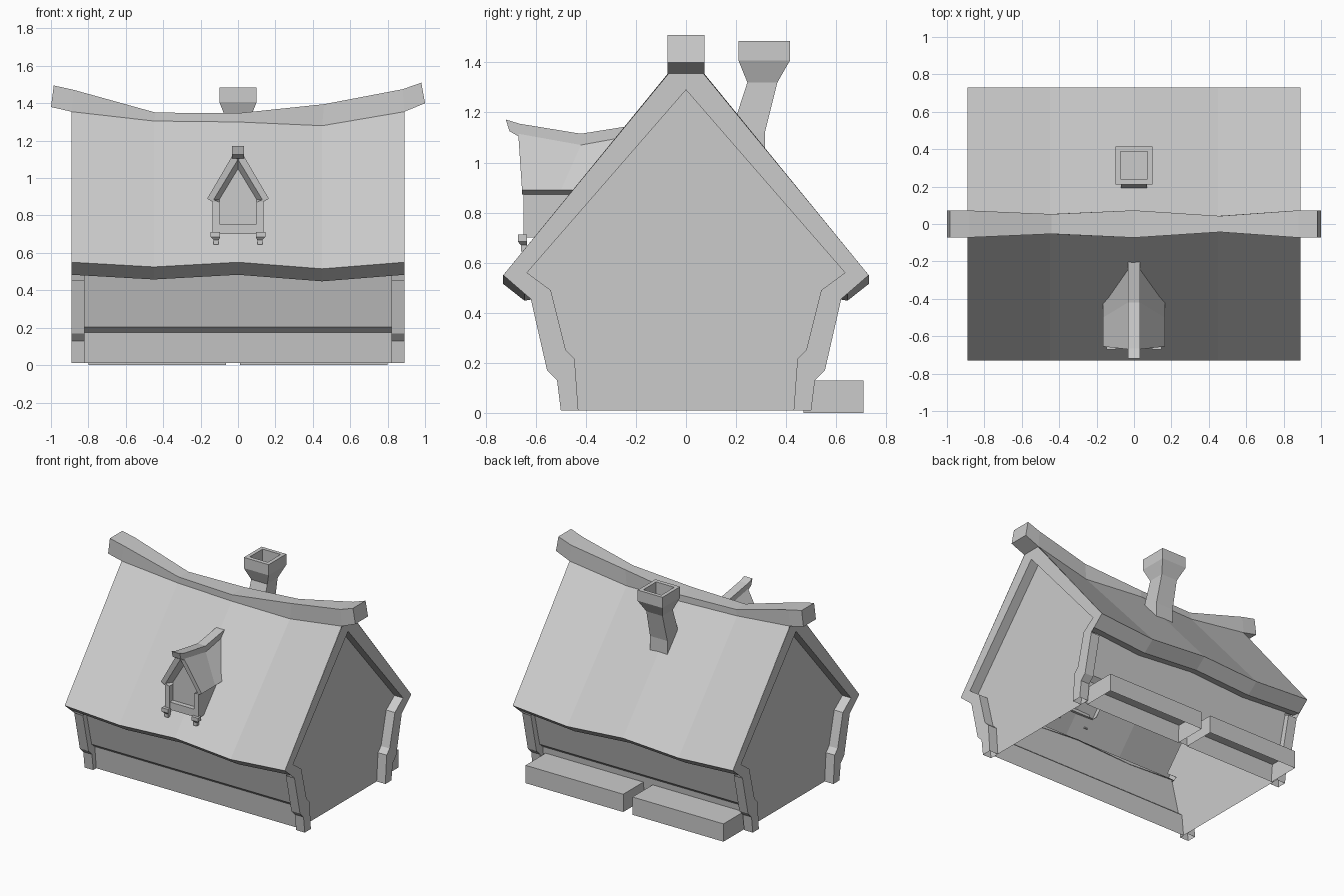
import bpy, bmesh

if "Cube" in bpy.data.objects:
    bpy.data.objects.remove(bpy.data.objects["Cube"])


def finish(name, verts, faces):
    """Make an object from points and faces, welded, normals made consistent."""
    me = bpy.data.meshes.new(name)
    me.from_pydata(verts, [], faces)
    bm = bmesh.new()
    bm.from_mesh(me)
    bmesh.ops.remove_doubles(bm, verts=bm.verts, dist=0.0005)
    bmesh.ops.recalc_face_normals(bm, faces=bm.faces)
    bm.to_mesh(me)
    bm.free()
    ob = bpy.data.objects.new(name, me)
    bpy.context.collection.objects.link(ob)
    return ob


def loft(name, rings, closed=True, caps=(True, True)):
    """Skin a list of equal-length sections."""
    n = len(rings[0])
    verts = [p for r in rings for p in r]
    faces = []
    for i in range(len(rings) - 1):
        for j in range(n if closed else n - 1):
            k = (j + 1) % n
            faces.append((i * n + j, i * n + k, (i + 1) * n + k, (i + 1) * n + j))
    if closed and caps[0]:
        faces.append(tuple(range(n)))
    if closed and caps[1]:
        faces.append(tuple(range(len(verts) - n, len(verts))))
    return finish(name, verts, faces)


def polys(name, plist):
    """Object from a list of separate polygons."""
    verts, faces = [], []
    for p in plist:
        faces.append(tuple(range(len(verts), len(verts) + len(p))))
        verts += p
    return finish(name, verts, faces)


def box(name, x0, x1, y0, y1, z0, z1, bottom=True):
    ring = [(x0, y0), (x1, y0), (x1, y1), (x0, y1)]
    return loft(name, [[(x, y, z) for x, y in ring] for z in (z0, z1)], caps=(bottom, True))


XI, XO = 0.82, 0.89
SIDES = ((-1, "front"), (1, "back"))
ENDS = ((-1, "left"), (1, "right"))

# Sagging roof slopes with turned-under eaves: x, ridge half width, ridge z, eave z
stations = [(-0.89, 0.072, 1.355, 0.55), (-0.45, 0.053, 1.305, 0.525), (0, 0.073, 1.30, 0.55),
            (0.45, 0.043, 1.28, 0.515), (0.89, 0.073, 1.355, 0.55)]
for s, tag in SIDES:
    loft(tag + "_roof_slope",
         [[(x, s * hy, zr), (x, s * 0.73, ze), (x, s * 0.645, ze - 0.067), (x, s * 0.58, ze - 0.055)]
          for x, hy, zr, ze in stations], closed=False)

# Ridge beam: bottom x, top x, bottom z, top z, half width
beam = [(-1.0, -0.985, 1.38, 1.495, 0.072), (-0.89, -0.88, 1.355, 1.472, 0.072),
        (-0.45, -0.44, 1.305, 1.35, 0.053), (0, 0, 1.30, 1.347, 0.073),
        (0.45, 0.46, 1.28, 1.395, 0.043), (0.89, 0.88, 1.355, 1.475, 0.073),
        (1.0, 0.98, 1.40, 1.51, 0.073)]
loft("ridge_beam", [[(xb, -h, zb), (xb, h, zb), (xt, h, zt), (xt, -h, zt)]
                    for xb, xt, zb, zt, h in beam])

# Gable frames with corner posts, and the inset gable walls
outer = [(0.07, 1.355), (0.73, 0.55), (0.62, 0.455), (0.555, 0.17), (0.515, 0.13), (0.50, 0.01)]
inner = [(0, 1.29), (0.635, 0.56), (0.54, 0.49), (0.48, 0.25), (0.445, 0.215), (0.43, 0.01)]
for e, tag in ENDS:
    def pt(s, p, x):
        return (e * x, s * p[0], p[1])
    fs = [[pt(1, outer[0], XO), pt(-1, outer[0], XO), pt(1, inner[0], XO)]]
    for s in (-1, 1):
        for i in range(5):
            a, b, c, d = outer[i], outer[i + 1], inner[i + 1], inner[i]
            fs.append([pt(s, p, XO) for p in (a, b, c, d)])
            fs.append([pt(s, d, XI), pt(s, c, XI), pt(s, c, XO), pt(s, d, XO)])
            if i > 1:  # outside and back of the post
                fs.append([pt(s, a, XI), pt(s, b, XI), pt(s, b, XO), pt(s, a, XO)])
                fs.append([pt(s, p, XI) for p in (a, b, c, d)])
    polys(tag + "_gable_frame", fs)
    polys(tag + "_gable_wall",
          [[pt(1, p, XI) for p in inner] + [pt(-1, p, XI) for p in reversed(inner[1:])]])

# Long walls with a step halfway
wall = [(0.59, 0.50), (0.518, 0.205), (0.482, 0.175), (0.465, 0.01)]
for s, tag in SIDES:
    loft(tag + "_wall", [[(x, s * y, z) for y, z in wall] for x in (-XI, XI)], closed=False)

# Two low steps along the back wall, open underneath
box("back_step_left", -0.80, -0.065, 0.47, 0.71, 0, 0.13, bottom=False)
box("back_step_right", 0.01, 0.80, 0.47, 0.71, 0, 0.13, bottom=False)

# Crooked chimney with a flared, hollow top: half width, y range, z
chim = [(0.07, 0.18, 0.315, 1.0), (0.07, 0.18, 0.315, 1.12), (0.065, 0.245, 0.365, 1.32),
        (0.10, 0.21, 0.415, 1.407), (0.10, 0.21, 0.415, 1.485),
        (0.073, 0.24, 0.388, 1.485), (0.073, 0.24, 0.388, 1.40)]
loft("chimney", [[(-h, y0, z), (h, y0, z), (h, y1, z), (-h, y1, z)] for h, y0, y1, z in chim],
     caps=(False, True))

# Dormer roof slopes: ridge y, ridge z, eave y
for s, tag in ENDS:
    loft("dormer_roof_" + tag,
         [[(s * 0.033, yr, zr), (s * 0.165, ye, 0.89), (s * 0.135, ye, 0.872)]
          for yr, zr, ye in [(-0.67, 1.115, -0.655), (-0.42, 1.07, -0.50), (-0.2, 1.11, -0.38)]],
         closed=False)

# Dormer ridge beam: bottom y, top y, bottom z, top z
loft("dormer_ridge_beam",
     [[(-0.033, yb, zb), (0.033, yb, zb), (0.033, yt, zt), (-0.033, yt, zt)]
      for yb, yt, zb, zt in [(-0.705, -0.72, 1.125, 1.172), (-0.67, -0.665, 1.105, 1.155),
                             (-0.42, -0.42, 1.07, 1.115), (-0.2, -0.2, 1.11, 1.15)]])

# Dormer front frame, reveal and cheeks (x, y, z)
fo = [(0.033, -0.67, 1.115), (0.165, -0.655, 0.89), (0.135, -0.65, 0.872), (0.135, -0.65, 0.70)]
fi = [(0, -0.665, 1.10), (0.13, -0.652, 0.885), (0.10, -0.65, 0.872), (0.10, -0.65, 0.70)]
bk = [(0, -0.61, 1.05), (0.10, -0.61, 0.885), (0.10, -0.61, 0.872), (0.10, -0.61, 0.70)]
fs = []
for s in (-1, 1):
    def m(p):
        return (s * p[0], p[1], p[2])
    for i in range(3):
        fs.append([m(p) for p in (fo[i], fo[i + 1], fi[i + 1], fi[i])])
        fs.append([m(p) for p in (fi[i], fi[i + 1], bk[i + 1], bk[i])])
    fs.append([m(p) for p in ((0.135, -0.65, 0.70), (0.135, -0.65, 0.872),
                              (0.135, -0.38, 0.872), (0.135, -0.55, 0.70))])
    fs.append([m(p) for p in ((0.10, -0.65, 0.70), (0.135, -0.65, 0.70),
                              (0.135, -0.58, 0.70), (0.10, -0.58, 0.70))])
polys("dormer_frame", fs)
polys("dormer_window_panel", [bk + [(-x, y, z) for x, y, z in reversed(bk[1:])]])
box("dormer_sill", -0.10, 0.10, -0.645, -0.58, 0.70, 0.755)

# Dormer feet: two-part tapered knobs
for s, tag in ENDS:
    foot = [(0.103, 0.130, -0.66, 0.645), (0.103, 0.130, -0.66, 0.67),
            (0.095, 0.147, -0.672, 0.685), (0.095, 0.147, -0.672, 0.712)]
    loft("dormer_foot_" + tag,
         [[(s * a, y, z), (s * b, y, z), (s * b, -0.635, z), (s * a, -0.635, z)]
          for a, b, y, z in foot])
